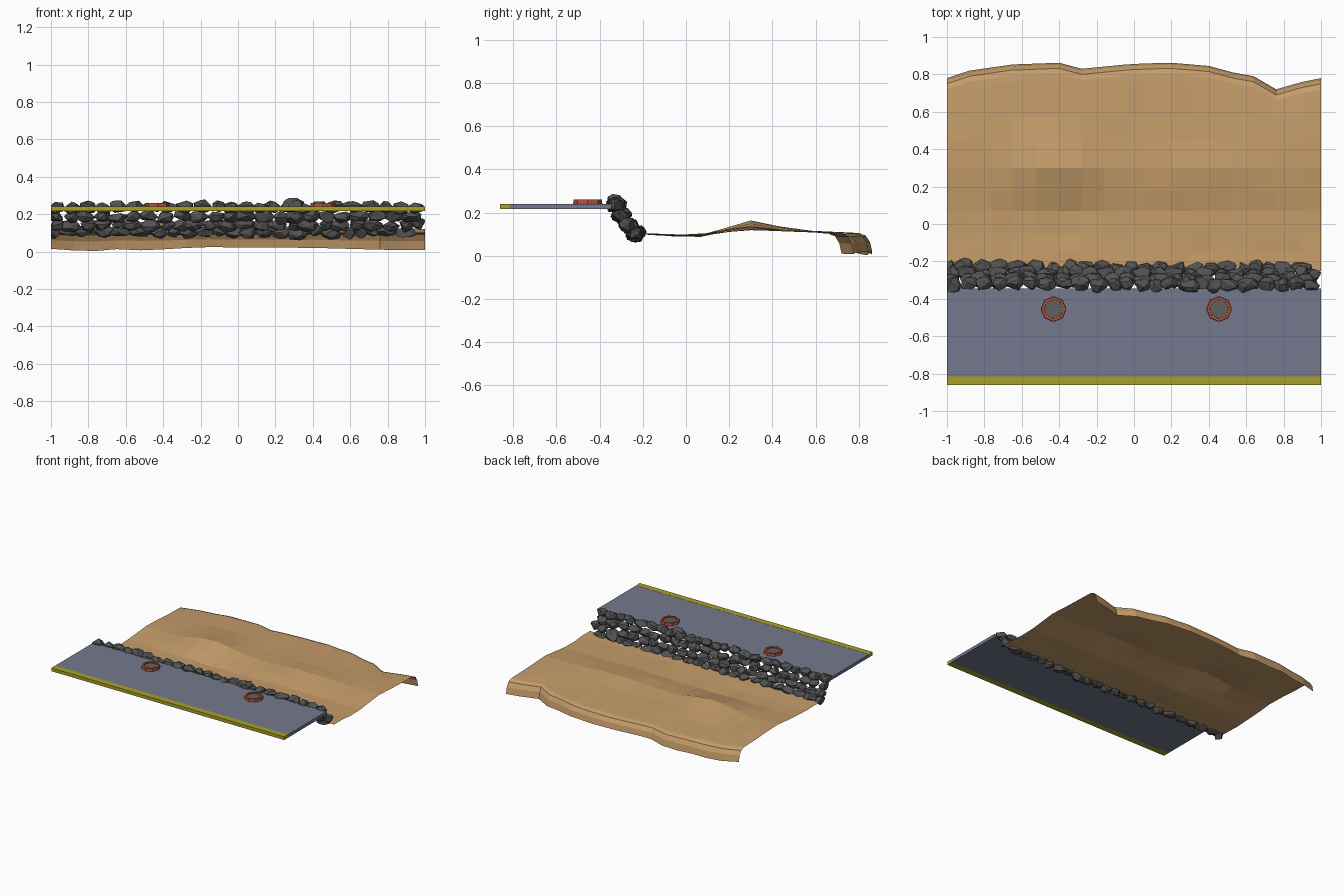
import bpy, bmesh, math, random
from mathutils import Vector

if "Cube" in bpy.data.objects:
    bpy.data.objects.remove(bpy.data.objects["Cube"])

random.seed(11)


def material(name, rgb):
    m = bpy.data.materials.new(name)
    m.diffuse_color = (*rgb, 1)
    m.use_nodes = True
    m.node_tree.nodes["Principled BSDF"].inputs["Base Color"].default_value = m.diffuse_color
    return m


SAND = material("sand", (0.56, 0.335, 0.145))
ASPHALT = material("blue grey asphalt", (0.174, 0.191, 0.266))
YELLOW = material("yellow paint", (0.40, 0.35, 0.021))
ROCK = material("dark rock", (0.085, 0.085, 0.085))
RUST = material("rust red", (0.45, 0.085, 0.04))
IRON = material("grey iron", (0.115, 0.115, 0.115))


def finish(bm, name, mat, recalc=True):
    if recalc:
        bmesh.ops.recalc_face_normals(bm, faces=bm.faces[:])
    me = bpy.data.meshes.new(name)
    bm.to_mesh(me)
    bm.free()
    me.materials.append(mat)
    ob = bpy.data.objects.new(name, me)
    bpy.context.collection.objects.link(ob)
    return ob


def box(name, lo, hi, mat):
    bm = bmesh.new()
    bmesh.ops.create_cube(bm, size=1)
    for v in bm.verts:
        v.co = Vector([(a + b) / 2 + c * (b - a) for a, b, c in zip(lo, hi, v.co)])
    return finish(bm, name, mat)


def interp(points, x):
    for (x0, y0), (x1, y1) in zip(points, points[1:]):
        if x <= x1:
            return y0 + (y1 - y0) * (x - x0) / (x1 - x0)
    return points[-1][1]


# Road slab with its painted outer edge
box("road_slab", (-1, -0.815, 0.216), (1, -0.345, 0.24), ASPHALT)
box("road_yellow_edge", (-1, -0.862, 0.216), (1, -0.815, 0.241), YELLOW)


# Octagonal manholes: rust ring around a recessed iron cover
def octagon(bm, cx, cy, r, z):
    return [bm.verts.new((cx + r * math.cos(i * math.pi / 4),
                          cy + r * math.sin(i * math.pi / 4), z)) for i in range(8)]


def manhole(name, cx, cy):
    bm = bmesh.new()
    profile = [(0.068, 0.236), (0.066, 0.260), (0.052, 0.260), (0.050, 0.238)]
    loops = [octagon(bm, cx, cy, r, z) for r, z in profile]
    for k in range(4):
        a, b = loops[k], loops[(k + 1) % 4]
        for i in range(8):
            j = (i + 1) % 8
            bm.faces.new((a[i], a[j], b[j], b[i]))
    finish(bm, name + "_ring", RUST)
    bm = bmesh.new()
    bm.faces.new(octagon(bm, cx, cy, 0.0515, 0.252))
    finish(bm, name + "_cover", IRON, recalc=False)


manhole("left_manhole", -0.43, -0.455)
manhole("right_manhole", 0.455, -0.455)

# Sand beach: a single faceted sheet whose far edge curls down
EDGE = [(-1, 0.78), (-0.88, 0.82), (-0.65, 0.853), (-0.4, 0.862), (-0.28, 0.83), (0, 0.857),
        (0.2, 0.862), (0.4, 0.845), (0.53, 0.81), (0.64, 0.79), (0.76, 0.72), (0.9, 0.76), (1, 0.78)]
FOOT = [(-1, 0.015), (-0.8, 0.0), (-0.65, 0.013), (-0.5, 0.006), (-0.2, 0.024), (0.4, 0.02),
        (0.76, 0.01), (1, 0.008)]
XS = [-1, -0.88, -0.76, -0.65, -0.52, -0.4, -0.28, -0.16, -0.04, 0.06, 0.2, 0.3, 0.4, 0.53,
      0.64, 0.76, 0.9, 1]
YS = [-0.25, -0.15, -0.05, 0.07, 0.18, 0.3, 0.45, 0.58]
BASE = [(-0.25, 0.103), (-0.05, 0.096), (0.07, 0.1), (0.3, 0.122), (0.45, 0.117), (0.7, 0.106)]
CURL = [(0.10, 0.0), (0.06, 0.03), (0.03, 0.16), (0.01, 0.5), (0, 1)]  # inset, drop


def bump(x, y, cx, cy, rx, ry, h):
    return h * math.exp(-((x - cx) / rx) ** 2 - ((y - cy) / ry) ** 2)


def sand_height(x, y):
    z = interp(BASE, y)
    z += bump(x, y, -0.42, 0.3, 0.2, 0.16, 0.04)
    z += bump(x, y, 0.35, 0.27, 0.28, 0.12, 0.015)
    z -= bump(x, y, -0.3, 0.04, 0.3, 0.1, 0.012)
    if y > -0.2:
        z += random.uniform(-0.004, 0.004)
    return z


bm = bmesh.new()
columns = []
for x in XS:
    edge, foot = interp(EDGE, x), interp(FOOT, x)
    col = [bm.verts.new((x, y, sand_height(x, y))) for y in YS]
    top = 0.107 + random.uniform(-0.003, 0.003)
    for inset, drop in CURL:
        col.append(bm.verts.new((x, edge - inset, top + (foot - top) * drop)))
    columns.append(col)
for a, b in zip(columns, columns[1:]):
    for i in range(len(a) - 1):
        bm.faces.new((a[i], b[i], b[i + 1], a[i + 1]))
finish(bm, "sand_beach", SAND, recalc=False)


# Rock embankment: angular boulders stacked in sloping rows
def add_rock(bm, centre, half):
    pts = []
    while len(pts) < 18:
        d = Vector([random.gauss(0, 1) for _ in range(3)]).normalized()
        if all((d - p).length > 0.42 for p in pts):
            pts.append(d)
    verts = []
    for d in pts:
        d = d * random.uniform(0.9, 1.1)
        co = Vector([c + h * k for c, h, k in zip(centre, half, d)])
        co.x = max(-1, min(1, co.x))
        verts.append(bm.verts.new(co))
    bmesh.ops.convex_hull(bm, input=verts)
    loose = [v for v in verts if not v.link_faces]
    bmesh.ops.delete(bm, geom=loose, context='VERTS')


ROWS = [(-0.322, 0.236), (-0.298, 0.188), (-0.265, 0.143), (-0.235, 0.104)]
bm = bmesh.new()
for r, (y, z) in enumerate(ROWS):
    x = -0.97 - 0.02 * (r % 2)
    while x < 0.985:
        w = random.uniform(0.04, 0.065)
        centre = (x, y + random.uniform(-0.008, 0.008), z + random.uniform(-0.007, 0.007))
        add_rock(bm, centre, (w, random.uniform(0.036, 0.046), random.uniform(0.03, 0.038)))
        x += w * 1.6
add_rock(bm, (0.3, -0.33, 0.25), (0.06, 0.043, 0.043))
finish(bm, "rock_embankment", ROCK)
